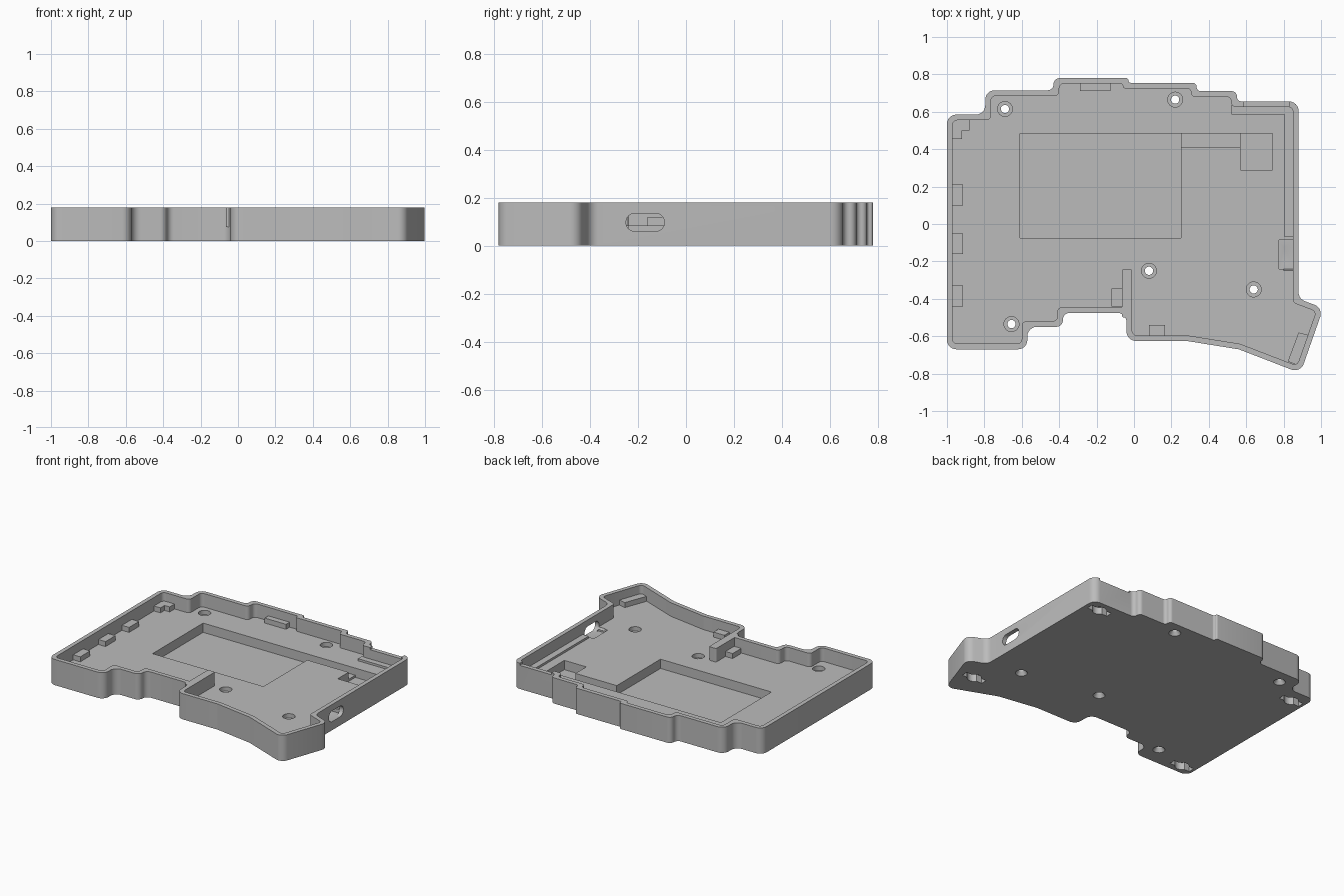
import bpy, bmesh, math
from mathutils import Vector, Matrix

if "Cube" in bpy.data.objects:
    bpy.data.objects.remove(bpy.data.objects["Cube"])

HEIGHT, FLOOR, POCKET, TAB, WALL = 0.18, 0.085, 0.02, 0.12, 0.03

grey = bpy.data.materials.new("case_grey")
grey.use_nodes = True
grey.diffuse_color = (0.5, 0.5, 0.5, 1)
grey.node_tree.nodes["Principled BSDF"].inputs["Base Color"].default_value = (0.5, 0.5, 0.5, 1)


def fillet(points, radius, steps=6):
    """Round every corner of a closed polygon with a circular arc."""
    out = []
    for i, p in enumerate(points):
        p, a, b = Vector(p), Vector(points[i - 1]), Vector(points[(i + 1) % len(points)])
        da, db = a - p, b - p
        turn = math.pi - da.angle(db)
        cut = min(radius * math.tan(turn / 2), 0.48 * da.length, 0.48 * db.length)
        start, end, w = p + da.normalized() * cut, p + db.normalized() * cut, math.cos(turn / 2)
        for k in range(steps + 1):
            t = k / steps
            u, v, s = (1 - t) ** 2, 2 * t * (1 - t) * w, t * t
            out.append((start * u + p * v + end * s) / (u + v + s))
    return out


def inset(points, d):
    """Offset a clockwise polygon inwards with mitred corners."""
    out = []
    for i, p in enumerate(points):
        p = Vector(p)
        e1 = (p - Vector(points[i - 1])).normalized()
        e2 = (Vector(points[(i + 1) % len(points)]) - p).normalized()
        n1, n2 = Vector((e1.y, -e1.x)), Vector((e2.y, -e2.x))
        out.append(p + (n1 + n2) * d / (1 + n1.dot(n2)))
    return out


def prism(name, points, z0, z1, matrix=None):
    bm = bmesh.new()
    face = bm.faces.new([bm.verts.new((p[0], p[1], z0)) for p in points])
    top = bmesh.ops.extrude_face_region(bm, geom=[face])["geom"]
    bmesh.ops.translate(bm, vec=(0, 0, z1 - z0),
                        verts=[g for g in top if isinstance(g, bmesh.types.BMVert)])
    if matrix:
        bm.transform(matrix)
    bmesh.ops.recalc_face_normals(bm, faces=bm.faces)
    return finish(name, bm)


def finish(name, bm):
    mesh = bpy.data.meshes.new(name)
    bm.to_mesh(mesh)
    bm.free()
    mesh.materials.append(grey)
    obj = bpy.data.objects.new(name, mesh)
    bpy.context.collection.objects.link(obj)
    return obj


def box(name, x0, x1, y0, y1, z0, z1):
    return prism(name, [(x0, y0), (x0, y1), (x1, y1), (x1, y0)], z0, z1)


def cone(name, x, y, z0, z1, r0, r1):
    bm = bmesh.new()
    bmesh.ops.create_cone(bm, cap_ends=True, segments=24, radius1=r0, radius2=r1, depth=z1 - z0,
                          matrix=Matrix.Translation((x, y, (z0 + z1) / 2)))
    return finish(name, bm)


# Case body: clockwise outline, stepped at the back and front
outline = [(-1, .585), (-.795, .585), (-.795, .715), (-.43, .715), (-.43, .78), (-.03, .78),
           (-.03, .755), (.335, .755), (.335, .71), (.55, .71), (.55, .655), (.88, .655),
           (.88, -.4), (1.012, -.45), (.89, -.797), (.56, -.67), (.28, -.625), (-.04, -.625),
           (-.04, -.475), (-.38, -.475), (-.38, -.55), (-.57, -.55), (-.57, -.67), (-1, -.67)]
case = prism("case_body", fillet(outline, 0.05), 0, HEIGHT)
cutters = [prism("cavity", fillet(inset(outline, WALL), 0.025), FLOOR, HEIGHT + .1)]

# Floor recesses: battery bay, wire channel, switch bay, port relief
cutters += [box("battery_bay", -.61, .25, -.075, .485, POCKET, .12),
            box("wire_channel", .24, .58, .41, .485, POCKET + .015, .13),
            box("switch_bay", .57, .74, .29, .485, POCKET, .14),
            box("port_relief", .775, .85, -.24, -.085, .06, .15)]

# Port slot through the side wall
slot = fillet([(-.0375, -.08), (-.0375, .08), (.0375, .08), (.0375, -.08)], .0375)
side = Matrix.Translation((.8, -.17, .0975)) @ Matrix.Rotation(math.pi / 2, 4, 'Y')
cutters.append(prism("port_slot", slot, 0, .15, side))

# Lowered rim at the back
cutters.append(box("rim_notch", .585, .83, .6, .7, .165, .25))

# Screw holes with recesses on both sides
for x, y in [(-.69, .615), (.22, .665), (.08, -.25), (.64, -.35), (-.655, -.535)]:
    cutters += [cone("screw_hole", x, y, -.05, .15, .022, .022),
                cone("screw_recess", x, y, .055, .16, .04, .04),
                cone("screw_countersink", x, y, -.01, .025, .045, .022)]

# Foot sockets in the underside
for x, y in [(.77, .575), (.83, -.59), (-.9, .48), (-.9, -.6)]:
    cutters += [cone("foot_socket", x, y, -.05, .05, .045, .045),
                box("foot_slot", x - .08, x + .08, y - .022, y + .022, -.04, .05)]

for cutter in cutters:
    mod = case.modifiers.new(cutter.name, 'BOOLEAN')
    mod.operation, mod.solver, mod.object = 'DIFFERENCE', 'EXACT', cutter
bpy.context.view_layer.objects.active = case
case.select_set(True)
for mod in list(case.modifiers):
    bpy.ops.object.modifier_apply(modifier=mod.name)
for cutter in cutters:
    bpy.data.objects.remove(cutter)
bpy.ops.object.shade_smooth_by_angle(angle=math.radians(30))

# Support tabs along the inside of the walls
LOW = FLOOR - .01
for y in (.1, -.16, -.44):
    box("side_tab", -.98, -.915, y, y + .11, LOW, TAB)
box("corner_tab_long", -.98, -.88, .5, .565, LOW, TAB)
box("corner_tab_short", -.98, -.92, .455, .51, LOW, TAB)
box("back_tab", -.29, -.125, .71, .76, LOW, TAB)
box("front_tab", .08, .165, -.605, -.54, LOW, TAB)
box("rib_tab", -.12, -.06, -.44, -.345, LOW, TAB)
prism("thumb_tab", [(.822, -.735), (.88, -.58), (.94, -.595), (.88, -.757)], LOW, TAB)

# Inner rib and raised ledge in the back corner
prism("inner_rib", fillet([(-.065, -.5), (-.065, -.24), (-.01, -.24), (-.01, -.5)], .012),
      LOW, HEIGHT)
prism("corner_ledge", [(.52, .585), (.52, .635), (.86, .635), (.86, -.07), (.805, -.07),
                       (.805, .585)], LOW, .1)
